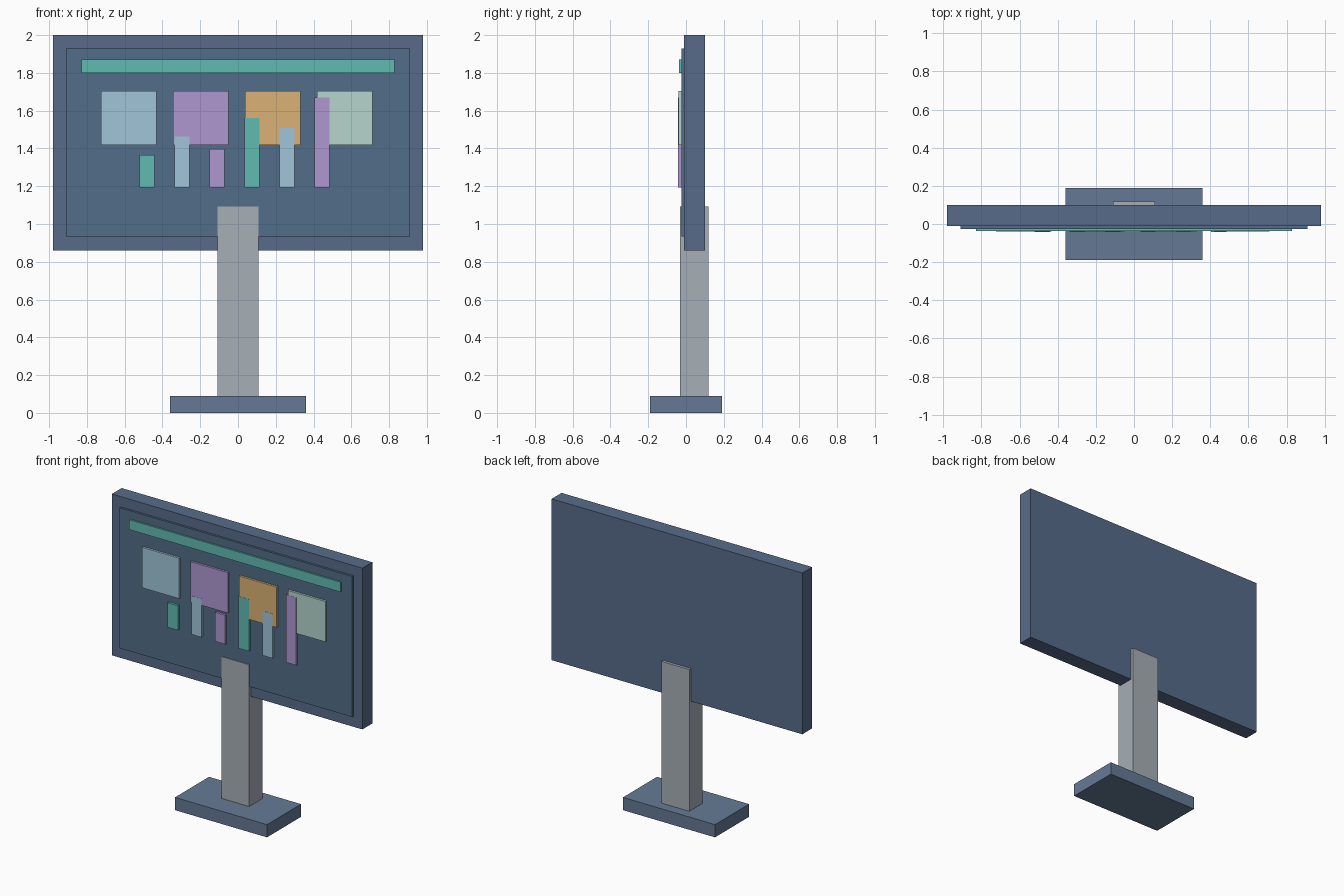
import bpy

if "Cube" in bpy.data.objects:
    bpy.data.objects.remove(bpy.data.objects["Cube"])


def material(name, rgb):
    # 0-255 display colour to linear
    mat = bpy.data.materials.new(name)
    mat.diffuse_color = [(c / 255) ** 2.2 for c in rgb] + [1]
    mat.use_nodes = True
    mat.node_tree.nodes["Principled BSDF"].inputs["Base Color"].default_value = mat.diffuse_color
    return mat


FRAME = material("frame_blue", (88, 107, 137))
BASE = material("base_blue", (101, 121, 148))
SCREEN = material("screen_slate", (83, 109, 135))
STEEL = material("stand_grey", (165, 173, 180))
TEAL = material("teal", (97, 186, 178))
BLUE = material("light_blue", (160, 196, 216))
PURPLE = material("purple", (174, 150, 208))
ORANGE = material("orange", (218, 176, 116))
GREEN = material("pale_green", (180, 212, 204))


def box(name, x, y, z, mat):
    """Box from (min, max) ranges on each axis."""
    bpy.ops.mesh.primitive_cube_add(size=1, location=[sum(r) / 2 for r in (x, y, z)])
    ob = bpy.context.object
    ob.name = name
    ob.scale = [r[1] - r[0] for r in (x, y, z)]
    bpy.ops.object.transform_apply(location=False, rotation=False, scale=True)
    ob.data.materials.append(mat)
    return ob


# Stand
box("base", (-0.36, 0.36), (-0.19, 0.19), (0, 0.09), BASE)
box("stand_column", (-0.109, 0.109), (-0.031, 0.119), (0.088, 1.092), STEEL)

# Display housing and screen
box("display_frame", (-0.98, 0.98), (-0.01, 0.10), (0.86, 2.0), FRAME)
box("screen", (-0.91, 0.91), (-0.025, -0.009), (0.935, 1.928), SCREEN)
box("header_bar", (-0.828, 0.828), (-0.037, -0.024), (1.80, 1.87), TEAL)

# Row of cards
for i, mat in enumerate((BLUE, PURPLE, ORANGE, GREEN)):
    cx = -0.578 + 0.381 * i
    box(f"card_{i + 1}", (cx - 0.146, cx + 0.146), (-0.0405, -0.024), (1.418, 1.704), mat)

# Bar chart
tops = (1.366, 1.464, 1.398, 1.56, 1.507, 1.671)
for i, top in enumerate(tops):
    cx = -0.481 + 0.185 * i
    mat = (TEAL, BLUE, PURPLE)[i % 3]
    box(f"chart_bar_{i + 1}", (cx - 0.04, cx + 0.04), (-0.0415, -0.024), (1.192, top), mat)
